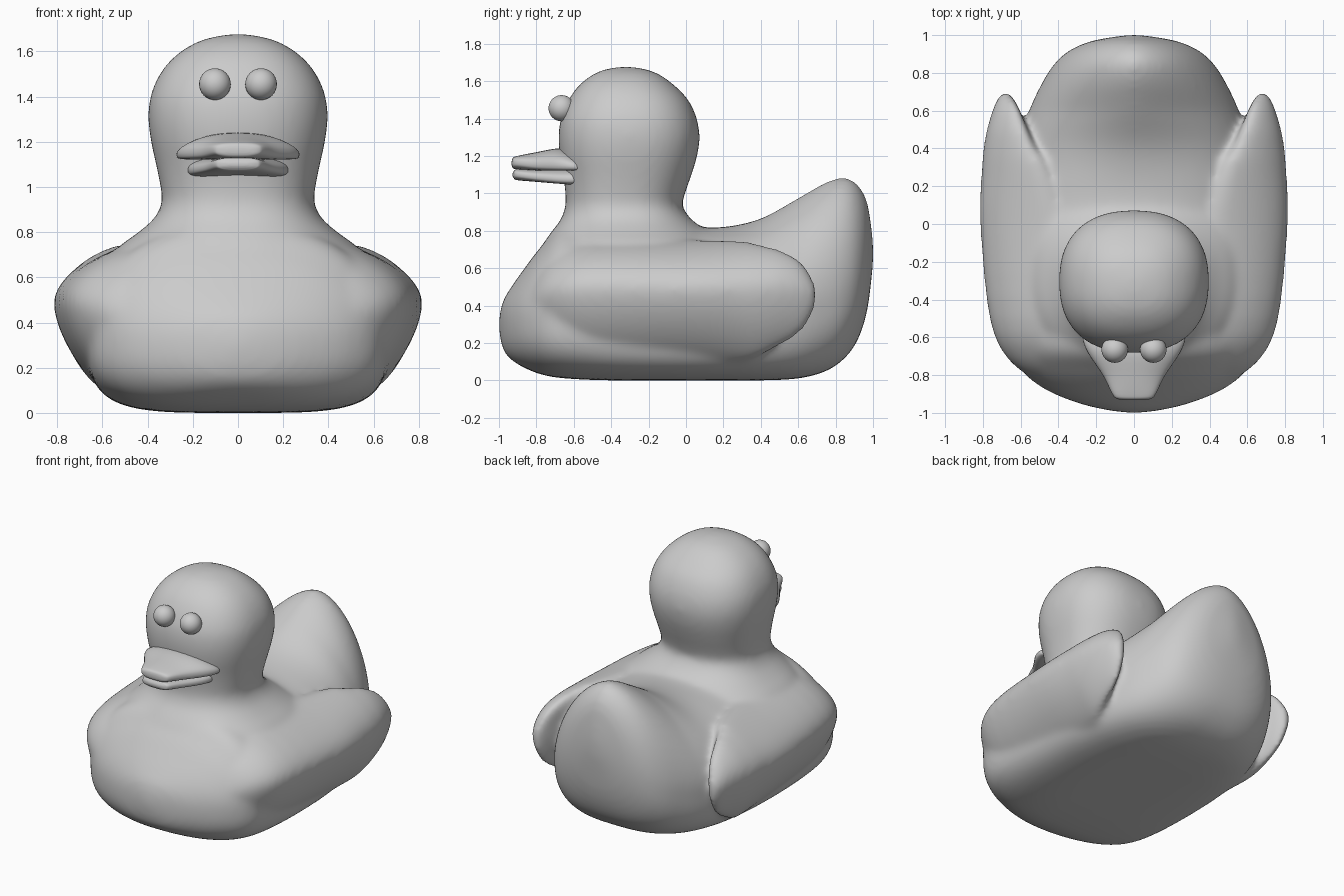
import bpy, bmesh, math


def spline(rows, steps):
    # Catmull-Rom interpolation of section parameters
    out = []
    n = len(rows)
    for i in range(n - 1):
        a, b, c, d = rows[max(i - 1, 0)], rows[i], rows[i + 1], rows[min(i + 2, n - 1)]
        for k in range(steps):
            t = k / steps
            out.append([q + 0.5 * t * (r - p + t * (2*p - 5*q + 4*r - s + t * (3*(q - r) + s - p)))
                        for p, q, r, s in zip(a, b, c, d)])
    return out + [list(rows[-1])]


def oval(u, p):
    c, s = math.cos(u), math.sin(u)
    return (math.copysign(abs(c) ** (2 / p), c), math.copysign(abs(s) ** (2 / p), s))


def loft(bm, rows, point, seg=48, steps=4):
    rings = [[bm.verts.new(point(r, 2 * math.pi * k / seg)) for k in range(seg)]
             for r in spline(rows, steps)]
    for a, b in zip(rings, rings[1:]):
        for k in range(seg):
            j = (k + 1) % seg
            bm.faces.new((a[k], a[j], b[j], b[k]))
    bm.faces.new(rings[0])
    bm.faces.new(rings[-1])


def finish(name, bm):
    bmesh.ops.recalc_face_normals(bm, faces=bm.faces)
    me = bpy.data.meshes.new(name)
    bm.to_mesh(me)
    bm.free()
    me.shade_smooth()
    ob = bpy.data.objects.new(name, me)
    bpy.context.collection.objects.link(ob)
    return ob


# Body and tail: y, half width, bottom, widest height, top
body_rows = [
    (-1.0, 0.03, 0.27, 0.30, 0.33), (-0.98, 0.17, 0.17, 0.30, 0.42),
    (-0.94, 0.32, 0.115, 0.31, 0.49), (-0.87, 0.48, 0.07, 0.32, 0.59),
    (-0.77, 0.60, 0.03, 0.34, 0.72), (-0.64, 0.655, 0.01, 0.36, 0.84),
    (-0.4, 0.665, 0.0, 0.37, 0.82), (0.0, 0.66, 0.0, 0.38, 0.82),
    (0.2, 0.645, 0.0, 0.38, 0.82), (0.4, 0.615, 0.0, 0.38, 0.865),
    (0.6, 0.555, 0.01, 0.40, 0.975), (0.75, 0.485, 0.05, 0.43, 1.06),
    (0.85, 0.42, 0.12, 0.46, 1.085), (0.92, 0.34, 0.22, 0.52, 1.045),
    (0.97, 0.22, 0.38, 0.60, 0.95), (1.0, 0.04, 0.62, 0.68, 0.75)]


def body_point(r, u):
    y, w, zb, zm, zt = r
    low = math.sin(u) < 0
    top_p = 2.15 - 0.45 * min(1, max(0, (y - 0.2) / 0.4))
    c, s = oval(u, 4.2 - 2 * y * y if low else top_p)
    return (w * c, y, zm + s * (zm - zb if low else zt - zm))


# Head and neck: z, front y, back y, half width
head_rows = [
    (0.45, -0.85, 0.30, 0.56), (0.6, -0.83, 0.29, 0.57), (0.72, -0.77, 0.22, 0.54),
    (0.80, -0.715, 0.11, 0.44), (0.86, -0.67, 0.03, 0.372), (0.93, -0.645, -0.018, 0.337),
    (1.0, -0.645, -0.005, 0.343), (1.1, -0.657, 0.03, 0.363), (1.2, -0.675, 0.06, 0.385),
    (1.3, -0.682, 0.073, 0.397), (1.4, -0.67, 0.058, 0.388), (1.5, -0.628, 0.012, 0.346),
    (1.58, -0.57, -0.065, 0.278), (1.64, -0.49, -0.15, 0.185), (1.668, -0.41, -0.235, 0.09),
    (1.676, -0.34, -0.30, 0.02)]


def head_point(r, u):
    z, yf, yb, w = r
    c, s = oval(u, 2.35)
    return (w * c, (yf + yb) / 2 + s * (yb - yf) / 2, z)


# Wings: y, inner x, outer x, bottom, top
wing_rows = [
    (-0.84, 0.44, 0.50, 0.32, 0.48), (-0.72, 0.35, 0.665, 0.18, 0.66),
    (-0.5, 0.38, 0.765, 0.11, 0.74), (0.0, 0.38, 0.815, 0.09, 0.75),
    (0.3, 0.46, 0.806, 0.10, 0.745), (0.4, 0.52, 0.797, 0.13, 0.725),
    (0.5, 0.565, 0.78, 0.18, 0.70), (0.6, 0.605, 0.75, 0.24, 0.65),
    (0.66, 0.635, 0.725, 0.31, 0.58), (0.70, 0.665, 0.695, 0.40, 0.50)]


def wing_point(side):
    def point(r, u):
        y, xi, xo, zb, zt = r
        zm = zb + 0.6 * (zt - zb)
        low = math.sin(u) < 0
        c, s = oval(u, 1.5 if low else 1.8)
        # lean the top and bottom edges in towards the body
        lean = (0.25 if low else 0.75) * s * s
        return (side * ((xi + xo) / 2 + (c - lean) * (xo - xi) / 2), y,
                zm + s * (zm - zb if low else zt - zm))
    return point


# Fuse body, head and wings into one soft skin
bm = bmesh.new()
loft(bm, body_rows, body_point)
loft(bm, head_rows, head_point)
for side in (-1, 1):
    loft(bm, wing_rows, wing_point(side))
duck = finish("body", bm)
rm = duck.modifiers.new("fuse", 'REMESH')
rm.mode = 'VOXEL'
rm.voxel_size = 0.018
rm.use_smooth_shade = True
sm = duck.modifiers.new("soften", 'SMOOTH')
sm.factor = 0.5
sm.iterations = 20


# Bill halves: y, half width, bottom, top, corner droop
def bill_point(r, u):
    y, w, zb, zt, droop = r
    c, s = oval(u, 2.8)
    return (w * c, y, (zb + zt) / 2 + s * (zt - zb) / 2 - droop * c * c)


bills = {
    "upper_bill": [(-0.56, 0.25, 1.14, 1.20, 0.035), (-0.60, 0.272, 1.135, 1.22, 0.035),
                   (-0.68, 0.245, 1.13, 1.24, 0.035), (-0.80, 0.165, 1.125, 1.22, 0.018),
                   (-0.90, 0.115, 1.128, 1.2, 0.0), (-0.925, 0.09, 1.135, 1.19, 0.0),
                   (-0.932, 0.05, 1.15, 1.172, 0.0)],
    "lower_bill": [(-0.56, 0.21, 1.07, 1.13, 0.02), (-0.60, 0.222, 1.05, 1.14, 0.02),
                   (-0.68, 0.20, 1.055, 1.138, 0.02), (-0.80, 0.145, 1.062, 1.132, 0.01),
                   (-0.90, 0.105, 1.07, 1.13, 0.0), (-0.92, 0.08, 1.08, 1.12, 0.0),
                   (-0.927, 0.04, 1.093, 1.107, 0.0)]}
for name, rows in bills.items():
    bm = bmesh.new()
    loft(bm, rows, bill_point, 40)
    finish(name, bm)

# Eyes
for name, side in (("left_eye", 1), ("right_eye", -1)):
    bm = bmesh.new()
    bmesh.ops.create_uvsphere(bm, u_segments=32, v_segments=20, radius=0.07)
    finish(name, bm).location = (side * 0.102, -0.665, 1.455)
